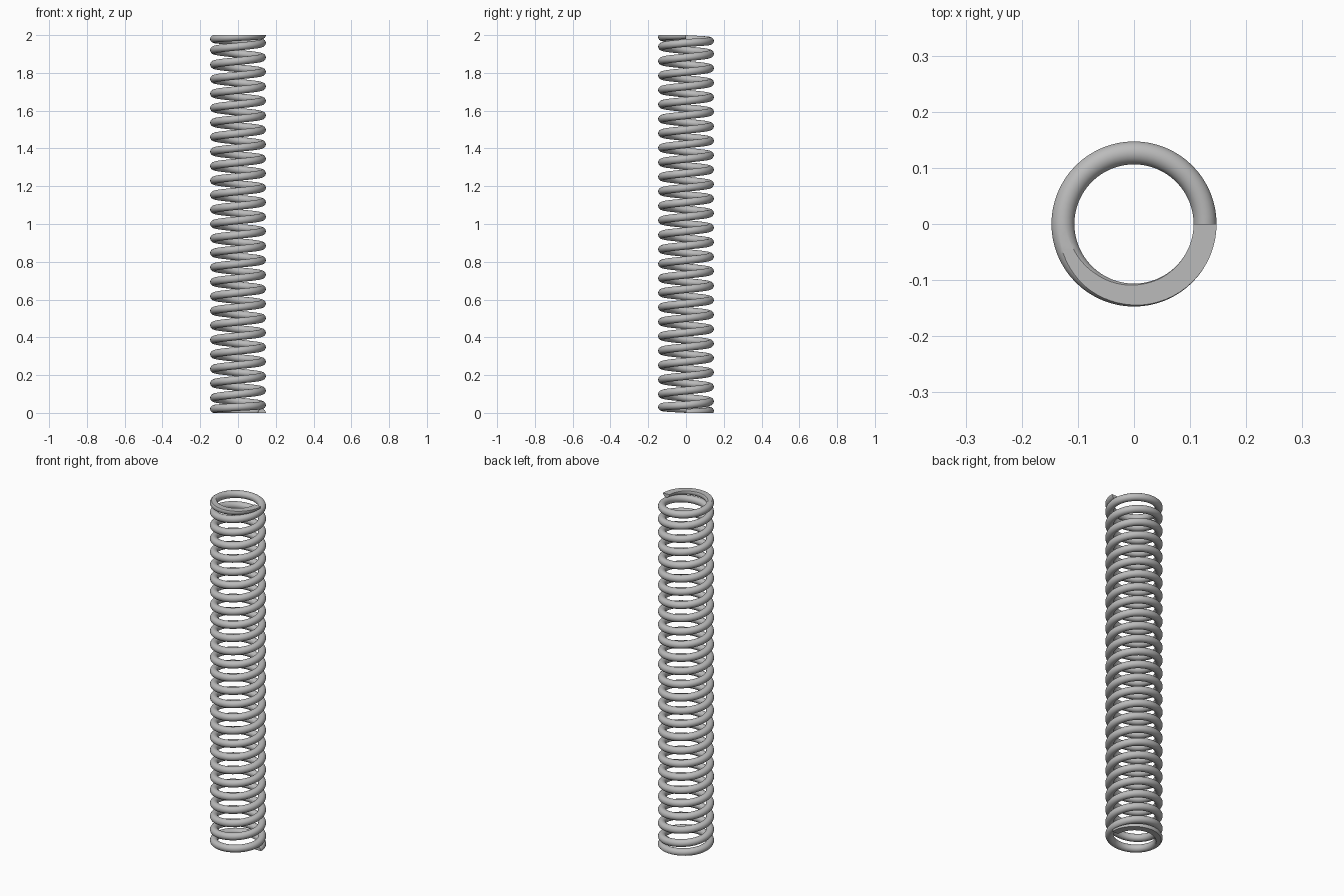
import bpy, bmesh, math
from mathutils import Vector

cube = bpy.data.objects.get("Cube")
if cube:
    bpy.data.objects.remove(cube, do_unlink=True)

HEIGHT = 2.0
WIRE = 0.0207          # wire radius
COIL = 0.1267          # radius to the wire centre
ACTIVE = 25            # open turns between the two closed end turns
STEPS, SIDES = 64, 20  # steps per turn, sides of the wire
CLOSED_PITCH = 2 * WIRE
OPEN_PITCH = (HEIGHT - 2 * CLOSED_PITCH) / ACTIVE

steel = bpy.data.materials.new("steel_grey")
steel.use_nodes = True
grey = (0.5, 0.5, 0.5, 1)
steel.diffuse_color = grey
steel.node_tree.nodes["Principled BSDF"].inputs["Base Color"].default_value = grey


def rise(turn):
    """Height of the wire centre: closed turn, open turns, closed turn."""
    first = min(turn, 1)
    middle = min(max(turn - 1, 0), ACTIVE)
    last = max(turn - 1 - ACTIVE, 0)
    return (first + last) * CLOSED_PITCH + middle * OPEN_PITCH


# Sweep the round wire along the helix
bm = bmesh.new()
rings = []
for i in range((ACTIVE + 2) * STEPS + 1):
    turn = i / STEPS
    a = turn * math.tau
    out = Vector((math.cos(a), math.sin(a), 0))
    ring = []
    for j in range(SIDES):
        b = math.tau * (j + 0.5) / SIDES
        p = out * (COIL + WIRE * math.cos(b))
        p.z = rise(turn) + WIRE * math.sin(b)
        ring.append(bm.verts.new(p))
    rings.append(ring)
for r0, r1 in zip(rings, rings[1:]):
    for j in range(SIDES):
        k = (j + 1) % SIDES
        bm.faces.new((r0[j], r1[j], r1[k], r0[k]))
bm.faces.new(rings[0])
bm.faces.new(rings[-1][::-1])

# Grind both ends flat
for z, up in ((0, -1), (HEIGHT, 1)):
    cut = bmesh.ops.bisect_plane(
        bm, geom=bm.verts[:] + bm.edges[:] + bm.faces[:], dist=1e-6,
        plane_co=(0, 0, z), plane_no=(0, 0, up), clear_outer=True)
    rim = [e for e in cut["geom_cut"] if isinstance(e, bmesh.types.BMEdge) and e.is_boundary]
    bmesh.ops.triangle_fill(bm, edges=rim, use_beauty=True, normal=(0, 0, up))
bmesh.ops.recalc_face_normals(bm, faces=bm.faces[:])

mesh = bpy.data.meshes.new("coil_spring")
bm.to_mesh(mesh)
bm.free()
mesh.materials.append(steel)
spring = bpy.data.objects.new("coil_spring", mesh)
bpy.context.collection.objects.link(spring)

# Smooth wire, crisp ground ends
bpy.ops.object.select_all(action="DESELECT")
spring.select_set(True)
bpy.context.view_layer.objects.active = spring
bpy.ops.object.shade_smooth_by_angle(angle=math.radians(30))
